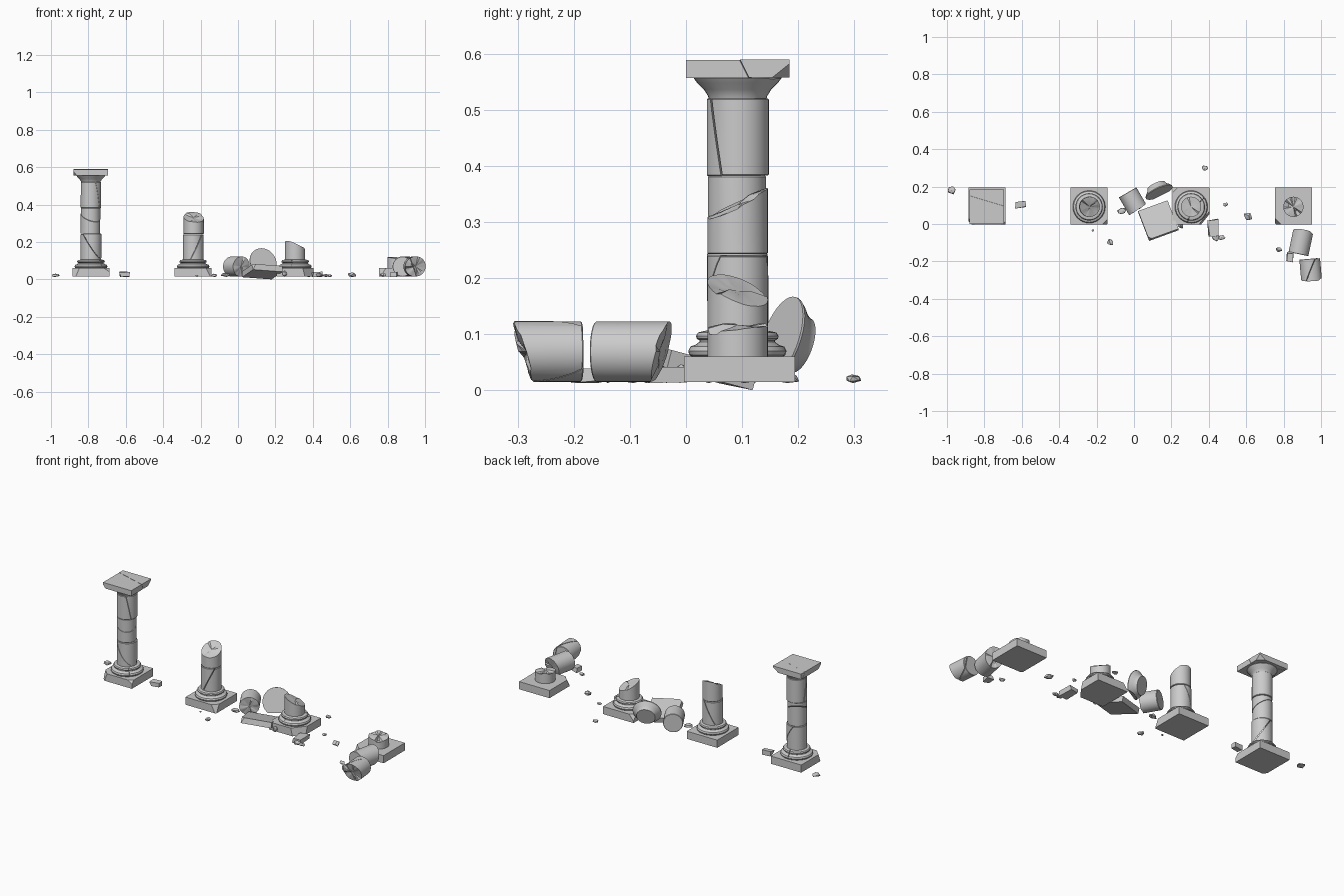
import bpy, bmesh, math, random
from mathutils import Vector, Matrix

if "Cube" in bpy.data.objects:
    bpy.data.objects.remove(bpy.data.objects["Cube"])

random.seed(4)
R = 0.054      # shaft radius
CY = 0.092     # row line of the columns
FLOOR = 0.015


def finish(bm, name, loc=(0, 0, 0), rot=(0, 0, 0)):
    """Turn a bmesh into a placed object; rot is pitch, roll, yaw in degrees."""
    bmesh.ops.recalc_face_normals(bm, faces=bm.faces)
    me = bpy.data.meshes.new(name)
    bm.to_mesh(me)
    bm.free()
    for p in me.polygons:
        p.use_smooth = True
    me.set_sharp_from_angle(angle=math.radians(28))
    ob = bpy.data.objects.new(name, me)
    ob.location = loc
    ob.rotation_euler = [math.radians(a) for a in rot]
    bpy.context.collection.objects.link(ob)
    return ob


def lathe(profile, seg=32):
    bm = bmesh.new()
    rings = [[bm.verts.new((r * math.cos(2 * math.pi * i / seg), r * math.sin(2 * math.pi * i / seg), z))
              for i in range(seg)] for r, z in profile]
    for a, b in zip(rings, rings[1:]):
        for i in range(seg):
            j = (i + 1) % seg
            bm.faces.new((a[i], a[j], b[j], b[i]))
    bm.faces.new(rings[0][::-1])
    bm.faces.new(rings[-1])
    return bm


def box(sx, sy, sz):
    bm = bmesh.new()
    bmesh.ops.create_cube(bm, size=1, matrix=Matrix.Diagonal((sx, sy, sz, 1)))
    return bm


def splinter(bm, face, rough):
    """Replace a flat cap by a star of uneven shards around its centre."""
    rim = list(face.verts)
    c = face.calc_center_median()
    bm.faces.remove(face)
    shards = [random.uniform(-1, 1) for _ in range(10)]
    mid = []
    for v in rim:
        k = int((math.atan2(v.co.y - c.y, v.co.x - c.x) / math.tau + 0.5) * 9.99)
        m = v.co.lerp(c, 0.5)
        m.z += shards[k] * rough
        mid.append(bm.verts.new(m))
        v.co.z += shards[k] * rough * 0.5
    centre = bm.verts.new((c.x, c.y, c.z + random.uniform(-1, 0.5) * rough))
    for i in range(len(rim)):
        bm.faces.new((rim[i - 1], rim[i], mid[i], mid[i - 1]))
        bm.faces.new((mid[i - 1], mid[i], centre))


def cut(bm, co, no, rough=0.0):
    """Slice away the side the normal points to; rough makes a splintered break."""
    res = bmesh.ops.bisect_plane(bm, geom=bm.verts[:] + bm.edges[:] + bm.faces[:], dist=1e-5,
                                 plane_co=co, plane_no=no, clear_outer=True)
    edges = [e for e in res['geom_cut'] if isinstance(e, bmesh.types.BMEdge)]
    if not edges:
        return
    cap = bmesh.ops.edgeloop_fill(bm, edges=edges)['faces']
    if rough and cap:
        splinter(bm, cap[0], rough)


def crack(bm, co, no, gap=0.003):
    """Split into two pieces with a narrow gap."""
    no = Vector(no).normalized()
    other = bm.copy()
    cut(bm, co, no)
    cut(other, co, -no)
    bmesh.ops.translate(other, verts=other.verts[:], vec=no * gap)
    tmp = bpy.data.meshes.new("tmp")
    other.to_mesh(tmp)
    other.free()
    bm.from_mesh(tmp)
    bpy.data.meshes.remove(tmp)


def drum(name, z0, z1, loc, rot=(0, 0, 0), r=R, cracks=(), cuts=()):
    e = 0.002
    bm = lathe([(r - e, z0), (r, z0 + e), (r, z1 - e), (r - e, z1)])
    for co, no, rough in cuts:
        cut(bm, co, no, rough)
    for co, no in cracks:
        crack(bm, co, no)
    return finish(bm, name, loc, rot)


def plinth(name, x, chips=()):
    bm = box(0.198, 0.198, 0.045)
    for co, no in chips:
        cut(bm, co, no)
    finish(bm, name, (x, 0.095, FLOOR + 0.0225))


def torus_base(name, x, cracks=()):
    bm = lathe([(0.078, 0.058), (0.085, 0.063), (0.087, 0.070), (0.083, 0.078), (0.074, 0.081),
                (0.067, 0.086), (0.067, 0.089), (0.072, 0.092), (0.073, 0.097), (0.069, 0.103), (0.056, 0.106)])
    for co, no in cracks:
        crack(bm, co, no, 0.002)
    finish(bm, name, (x, CY, 0))


def echinus(name, loc, rot=(0, 0, 0), cuts=()):
    bm = lathe([(0.051, 0), (0.053, 0.007), (0.060, 0.018), (0.072, 0.030), (0.078, 0.038), (0.078, 0.042)])
    for co, no in cuts:
        cut(bm, co, no)
    finish(bm, name, loc, rot)


def rubble(name, x, y, sx, sy, h, yaw=0, square=False):
    bm = bmesh.new()
    if square:
        bmesh.ops.create_cube(bm, size=1)
    else:
        bmesh.ops.create_icosphere(bm, subdivisions=1, radius=0.52)
    for v in bm.verts:
        v.co += Vector([random.uniform(-0.1, 0.1) for _ in range(3)])
        v.co = Vector((v.co.x * sx, v.co.y * sy, v.co.z * h))
    low = min(v.co.z for v in bm.verts)
    ob = finish(bm, name, (x, y, FLOOR - 0.002 - low), (0, 0, yaw))
    for p in ob.data.polygons:
        p.use_smooth = False


# Column 1: complete
x = -0.787
plinth("plinth_1", x, [((-0.085, -0.085, 0), (-1, -1, 0.4)), ((0.09, -0.09, 0.02), (0.6, -1, 0.9))])
torus_base("base_1", x, [((0.03, 0, 0.08), (1, 0.4, 0.2))])
drum("shaft_1_lower", 0.10, 0.243, (x, CY, 0), cracks=[((0.01, 0, 0.18), (0.9, -0.3, 0.6))])
drum("shaft_1_middle", 0.245, 0.380, (x - 0.002, CY, 0), r=0.052, cracks=[((0, 0, 0.335), (0.3, -0.45, 1))])
drum("shaft_1_upper", 0.382, 0.520, (x, CY - 0.001, 0), cracks=[((-0.01, -0.02, 0.45), (0.4, 1, 0.2))])
echinus("capital_1_flare", (x, CY, 0.518), cuts=[((0.05, 0.06, 0.03), (0.7, 1, 0.2))])
bm = box(0.184, 0.184, 0.032)
cut(bm, (0.07, 0.08, -0.016), (0.7, 0.8, -1))
cut(bm, (-0.085, -0.085, -0.01), (-1, -0.6, -0.8))
crack(bm, (0.03, 0.03, 0), (0.3, 1, 0.5), 0.001)
finish(bm, "capital_1_abacus", (x, 0.092, 0.573))

# Column 2: half height, broken top sloping to the front
x = -0.24
plinth("plinth_2", x, [((0.09, -0.09, 0), (1, -1, 0.5))])
torus_base("base_2", x)
drum("shaft_2_lower", 0.10, 0.241, (x, CY, 0), cracks=[((0, 0, 0.17), (1, 0.3, -0.5))])
drum("shaft_2_upper", 0.243, 0.40, (x + 0.003, CY, 0), cuts=[((0, 0, 0.333), (0.1, -0.45, 1), 0.009)])

# Column 3: short stump with a broken base
x = 0.305
plinth("plinth_3", x, [((0.07, -0.07, 0), (1, -0.8, 0.25)), ((-0.09, 0.09, 0.01), (-1, 1, 0.8))])
torus_base("base_3", x, [((0.02, -0.02, 0.08), (1, -0.7, 0.2))])
drum("shaft_3_stump", 0.10, 0.26, (x, CY, 0), cuts=[((0, 0, 0.178), (0.45, 0.35, 1), 0.008)])

# Column 4: plinth and snapped stub
x = 0.852
plinth("plinth_4", x, [((-0.09, -0.085, 0), (-1, -1, 0.6))])
drum("shaft_4_stub", 0.058, 0.16, (x, CY, 0), cuts=[((0, 0, 0.112), (0.1, -0.1, 1), 0.012)])

# Fallen drums
drum("fallen_drum_left", -0.052, 0.07, (-0.008, 0.124, FLOOR + R), (90, 0, 30),
     cuts=[((0, 0, 0.05), (0.1, -0.1, 1), 0.008)])
drum("fallen_drum_back", -0.09, 0.062, (0.892, -0.1, FLOOR + R), (90, 0, -12),
     cuts=[((0, 0, -0.056), (0, -0.3, -1), 0.006)])
drum("fallen_drum_front", -0.058, 0.09, (0.943, -0.244, FLOOR + R), (90, 0, 5),
     cuts=[((0, 0, 0.046), (0, -0.3, 1), 0.008)], cracks=[((0.01, 0, 0), (1, 0.2, 0.5))])

# Fallen capital: tilted abacus slab and flare standing on its edge
bm = box(0.168, 0.168, 0.032)
cut(bm, (-0.08, -0.08, 0), (-1, -1, 0.5))
finish(bm, "fallen_abacus", (0.13, 0.018, 0.042), (-14, 4, 20))
echinus("fallen_flare", (0.118, 0.205, 0.08), (72, 0, 25), cuts=[((0, -0.06, 0), (0.1, -1, 0))])

# Rubble: x, y, width, depth, height, yaw, square
stones = [(-0.975, 0.18, 0.05, 0.042, 0.02, -30, False), (-0.605, 0.105, 0.055, 0.034, 0.024, 5, True),
          (-0.22, -0.035, 0.014, 0.012, 0.008, 0, False), (-0.127, -0.098, 0.034, 0.036, 0.018, 20, False),
          (-0.065, 0.07, 0.05, 0.04, 0.022, 0, False), (0.378, 0.298, 0.034, 0.028, 0.016, 0, False),
          (0.49, 0.105, 0.028, 0.022, 0.014, 10, False), (0.61, 0.04, 0.05, 0.042, 0.025, 0, False),
          (0.425, -0.02, 0.055, 0.08, 0.025, 5, True), (0.437, -0.07, 0.04, 0.045, 0.02, 30, False),
          (0.468, -0.073, 0.036, 0.03, 0.016, 0, False), (0.25, -0.01, 0.03, 0.03, 0.03, 40, False),
          (0.775, -0.138, 0.038, 0.026, 0.018, 0, False), (0.835, -0.178, 0.034, 0.046, 0.022, -5, True)]
for i, s in enumerate(stones):
    rubble(f"rubble_{i + 1}", *s)
